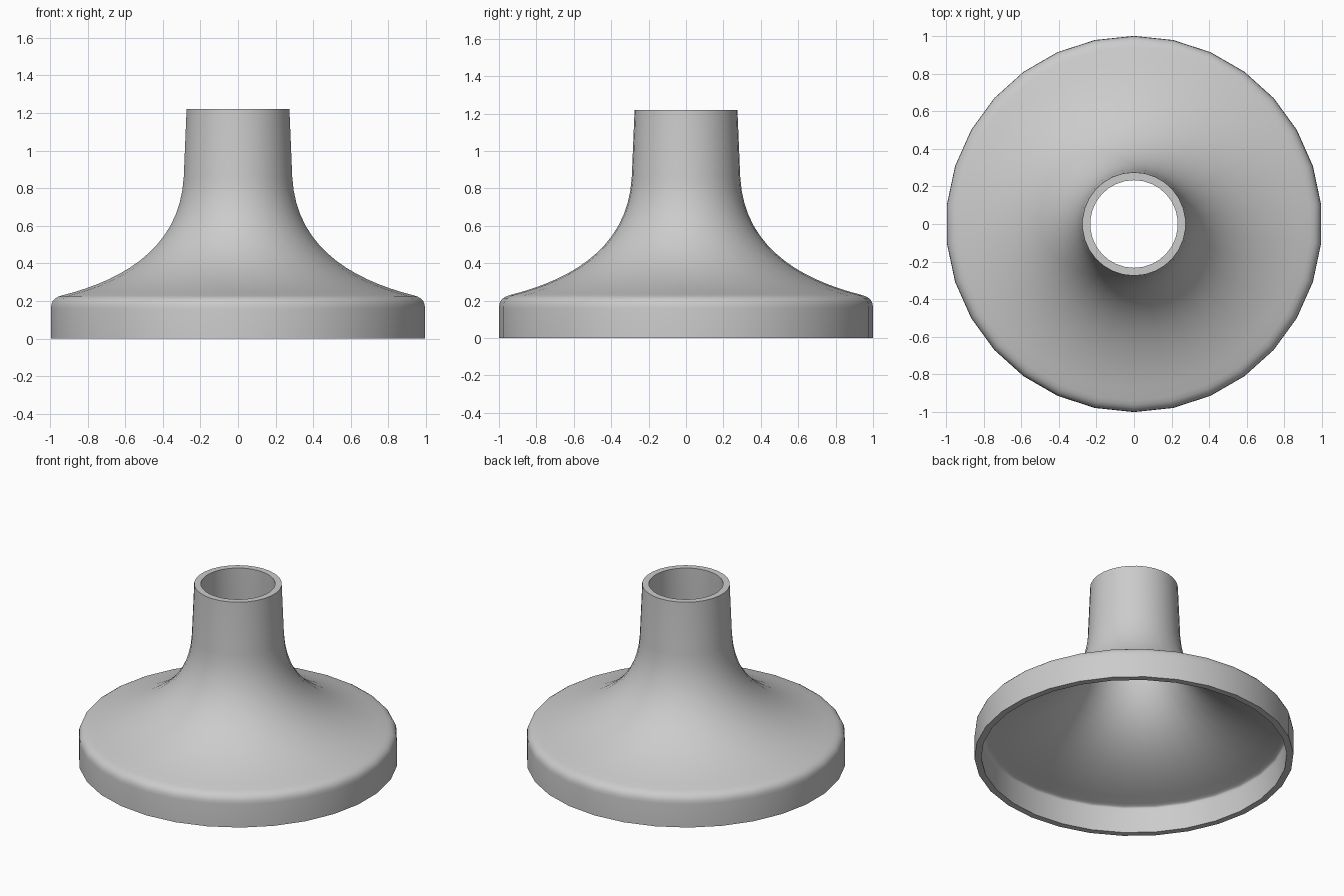
import bpy
import bmesh
import math
from mathutils import Vector
from mathutils.geometry import interpolate_bezier

cube = bpy.data.objects.get("Cube")
if cube:
    bpy.data.objects.remove(cube, do_unlink=True)

WALL = 0.042
SIDES = 30

grey = bpy.data.materials.new("plain grey")
grey.use_nodes = True
colour = (0.6, 0.6, 0.6, 1)
grey.diffuse_color = colour
grey.node_tree.nodes["Principled BSDF"].inputs["Base Color"].default_value = colour

# Outer profile (radius, height): skirt wall, rounded shoulder, flare, neck
shoulder = interpolate_bezier(Vector((1.0, 0.16)), Vector((1.0, 0.2)),
                              Vector((0.98, 0.22)), Vector((0.94, 0.23)), 6)
flare = interpolate_bezier(Vector((0.94, 0.23)), Vector((0.62, 0.31)),
                           Vector((0.31, 0.48)), Vector((0.29, 0.86)), 16)
outer = [Vector((1.0, 0))] + [Vector(p[:2]) for p in shoulder + flare[1:]] + [Vector((0.275, 1.22))]

# Inner profile: the outer one moved inward by the wall thickness
inner = []
for i, p in enumerate(outer):
    along = (outer[min(i + 1, len(outer) - 1)] - outer[max(i - 1, 0)]).normalized()
    inner.append(p + WALL * Vector((-along.y, along.x)))
inner[0].y = 0
inner[-1].y = outer[-1].y

# Revolve the closed profile about the z axis
bm = bmesh.new()
verts = [bm.verts.new((0, r, z)) for r, z in outer + inner[::-1]]
edges = [bm.edges.new((verts[i - 1], v)) for i, v in enumerate(verts)]
bmesh.ops.spin(bm, geom=verts + edges, cent=(0, 0, 0), axis=(0, 0, 1),
               angle=math.tau, steps=SIDES)
bmesh.ops.remove_doubles(bm, verts=bm.verts, dist=0.0005)
bmesh.ops.recalc_face_normals(bm, faces=bm.faces)
mesh = bpy.data.meshes.new("flared_funnel")
bm.to_mesh(mesh)
bm.free()
mesh.materials.append(grey)

funnel = bpy.data.objects.new("flared_funnel", mesh)
bpy.context.collection.objects.link(funnel)
bpy.ops.object.select_all(action='DESELECT')
funnel.select_set(True)
bpy.context.view_layer.objects.active = funnel
bpy.ops.object.shade_smooth_by_angle(angle=math.radians(40))
